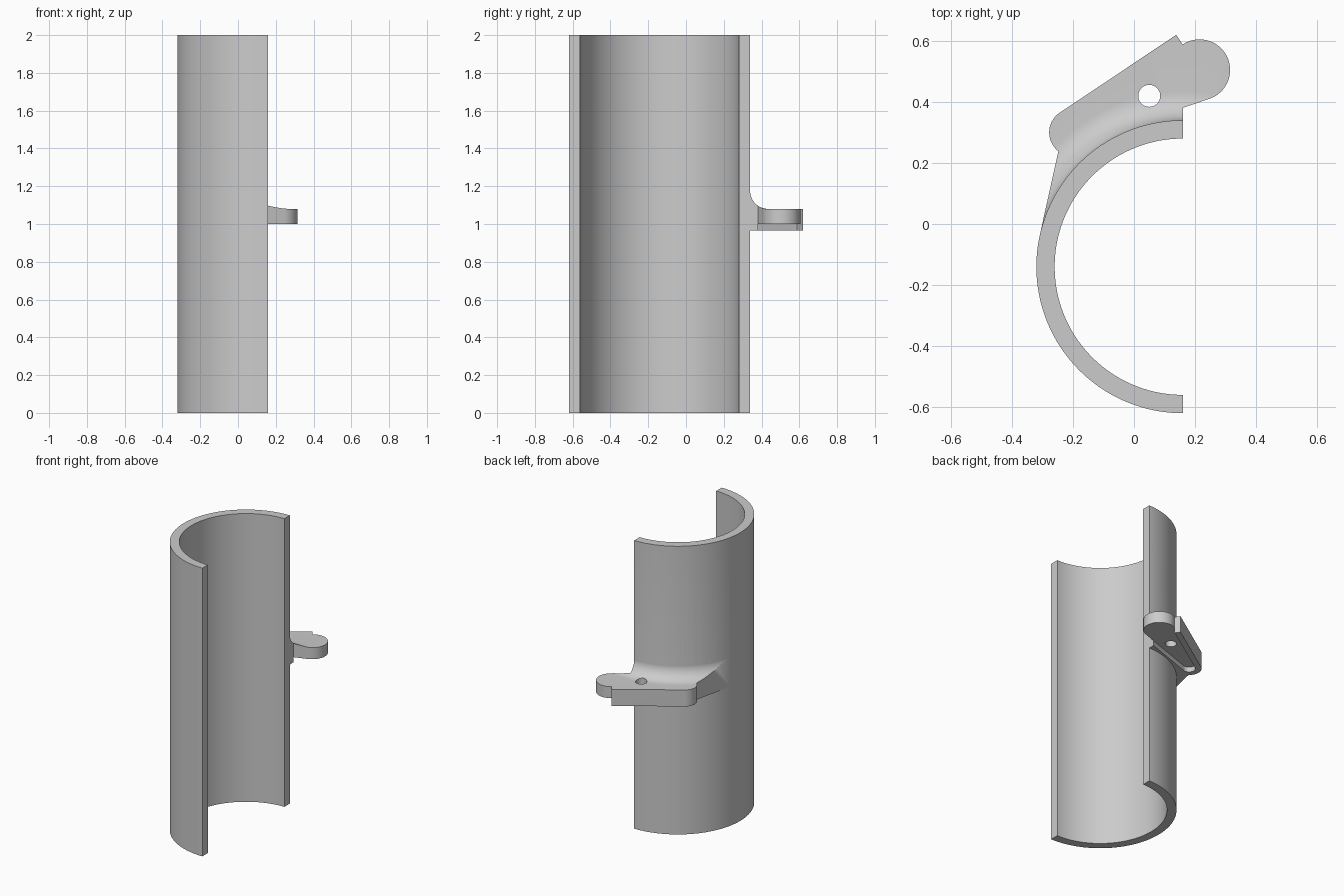
import bpy, bmesh
from math import radians, cos, sin, pi, atan2, asin, hypot, degrees

cube = bpy.data.objects.get("Cube")
if cube:
    bpy.data.objects.remove(cube, do_unlink=True)

grey = bpy.data.materials.new("plain grey")
grey.use_nodes = True
grey.diffuse_color = (0.6, 0.6, 0.6, 1)
grey.node_tree.nodes["Principled BSDF"].inputs["Base Color"].default_value = (0.6, 0.6, 0.6, 1)

AXIS = (0.16, -0.14)               # axis of the half tube
R_OUT, R_IN, HEIGHT = 0.48, 0.42, 2.0
Z_LOW, Z_SLOT, Z_TOP, FILLET = 0.965, 1.0, 1.08, 0.095
BIG, SMALL = (0.215, 0.505), (-0.2, 0.3)   # lever end centres
R_BIG, R_SMALL, RIM = 0.1, 0.04, 0.038


def polar(c, r, deg):
    return (c[0] + r * cos(radians(deg)), c[1] + r * sin(radians(deg)))


def arc(c, r, a, b, n):
    return [polar(c, r, a + (b - a) * i / n) for i in range(n + 1)]


def finish(bm, name):
    bmesh.ops.recalc_face_normals(bm, faces=bm.faces)
    mesh = bpy.data.meshes.new(name)
    bm.to_mesh(mesh)
    bm.free()
    mesh.materials.append(grey)
    obj = bpy.data.objects.new(name, mesh)
    bpy.context.collection.objects.link(obj)
    return obj


def prism(name, outline, z0, z1):
    bm = bmesh.new()
    low = [bm.verts.new((x, y, z0)) for x, y in outline]
    high = [bm.verts.new((x, y, z1)) for x, y in outline]
    bm.faces.new(low[::-1])
    bm.faces.new(high)
    n = len(low)
    for i in range(n):
        j = (i + 1) % n
        bm.faces.new((low[i], low[j], high[j], high[i]))
    return finish(bm, name)


def revolve(name, profile, steps):
    # closed (radius, z) profile turned once round the tube axis
    bm = bmesh.new()
    rings = []
    for s in range(steps):
        a = 360 * s / steps
        rings.append([bm.verts.new((*polar(AXIS, r, a), z)) for r, z in profile])
    n = len(profile)
    for s in range(steps):
        p, q = rings[s], rings[(s + 1) % steps]
        for i in range(n):
            j = (i + 1) % n
            bm.faces.new((p[i], p[j], q[j], q[i]))
    return finish(bm, name)


def combine(obj, other, operation):
    other.hide_render = True
    mod = obj.modifiers.new(operation.lower(), 'BOOLEAN')
    mod.operation, mod.solver, mod.object = operation, 'EXACT', other
    bpy.context.view_layer.objects.active = obj
    bpy.ops.object.modifier_apply(modifier=mod.name)
    bpy.data.objects.remove(other, do_unlink=True)


# Half tube
tube = prism("half_tube",
             arc(AXIS, R_OUT, 90, 270, 120) + arc(AXIS, R_IN, 270, 90, 120), 0, HEIGHT)

# Directions of the two tapered lever edges
dx, dy = BIG[0] - SMALL[0], BIG[1] - SMALL[1]
axis_deg = degrees(atan2(dy, dx))
taper = degrees(asin((R_BIG - R_SMALL) / hypot(dx, dy)))
up, down = axis_deg + taper + 90, axis_deg - taper - 90
slot_low = polar(SMALL, R_SMALL, down)
lobe_low = polar(BIG, R_BIG, down)
t = (AXIS[0] - slot_low[0]) / (lobe_low[0] - slot_low[0])
edge_point = (AXIS[0], slot_low[1] + t * (lobe_low[1] - slot_low[1]))

# Side tab with lobe, rounded end and gusset running tangent into the tube
tab = prism("side_tab",
            [polar(BIG, R_BIG + RIM, up)]
            + arc(SMALL, R_SMALL + RIM, up, 232, 20)
            + arc(AXIS, R_OUT, 167.8, 167.8, 1)[:1]
            + arc(AXIS, 0.45, 167, 90, 50)
            + [edge_point]
            + arc(BIG, R_BIG, down, up, 40), Z_LOW, 1.25)

# Lever-shaped recess underneath, open towards the lobe
lobe_top = polar(BIG, R_BIG, up)
recess = prism("recess_cutter",
               arc(SMALL, R_SMALL, up, down + 360, 24)
               + [edge_point, (AXIS[0], 0.36), (0.4, 0.36), (0.4, 0.7),
                  (lobe_top[0], 0.7), lobe_top], 0.9, Z_SLOT)
combine(tab, recess, 'DIFFERENCE')

# Flat top blending up to the tube in a fillet
blend = [(R_OUT - 0.0005 + FILLET - FILLET * cos(a), Z_TOP + FILLET - FILLET * sin(a))
         for a in (pi / 2 * i / 12 for i in range(13))]
top_cut = revolve("fillet_cutter",
                  [(0.44, Z_TOP + FILLET)] + blend + [(1.2, Z_TOP), (1.2, 1.4), (0.44, 1.4)], 240)
combine(tab, top_cut, 'DIFFERENCE')

# Pin hole
combine(tab, prism("hole_cutter", arc((0.05, 0.42), 0.036, 0, 350, 35), 0.9, 1.4), 'DIFFERENCE')

# Join and shade
combine(tube, tab, 'UNION')
tube.name = "half_tube_with_tab"
bpy.ops.object.select_all(action='DESELECT')
tube.select_set(True)
bpy.context.view_layer.objects.active = tube
bpy.ops.object.shade_smooth_by_angle(angle=radians(30))
